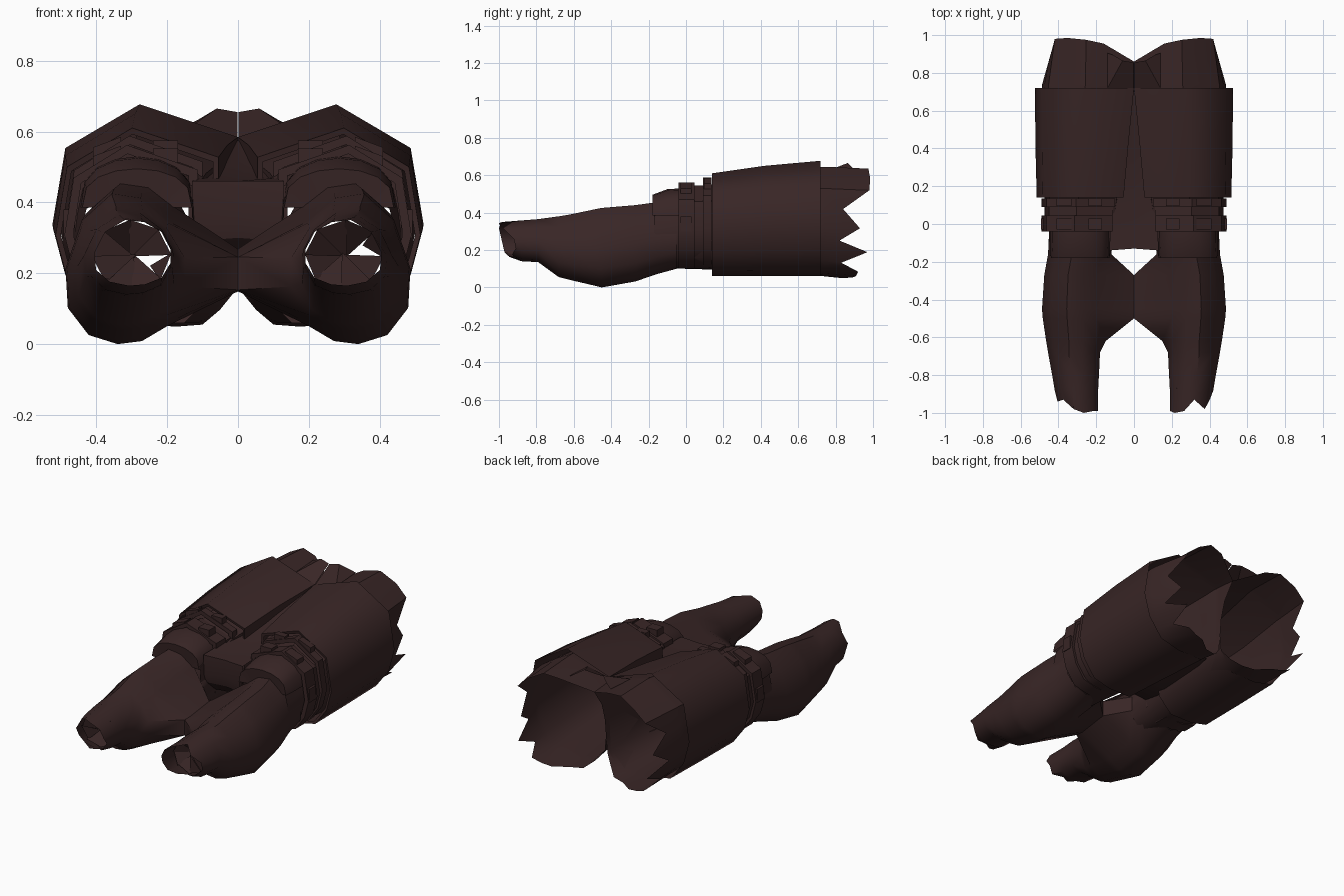
import bpy, math, random

if "Cube" in bpy.data.objects:
    bpy.data.objects.remove(bpy.data.objects["Cube"])

random.seed(4)
mat = bpy.data.materials.new("dark_brown")
mat.diffuse_color = (0.040, 0.019, 0.019, 1)
mat.use_nodes = True
mat.node_tree.nodes["Principled BSDF"].inputs["Base Color"].default_value = mat.diffuse_color

# Unit cross-sections (u across from the inner side, v up)
THIGH = [(0, .85), (.53, 1), (.93, .80), (1, .45), (.93, .23),
         (.77, .05), (.53, 0), (.21, 0), (.02, .16), (0, .5)]
CALF = [(None, .58), (.12, .82), (.35, .97), (.6, 1), (.86, .82), (1, .5),
        (.98, .24), (.8, .06), (.55, 0), (.34, .02), (.12, .12), (None, .35)]


def make(name, verts, faces, angle=40):
    me = bpy.data.meshes.new(name)
    me.from_pydata(verts, [], faces)
    me.update()
    me.materials.append(mat)
    ob = bpy.data.objects.new(name, me)
    bpy.context.collection.objects.link(ob)
    bpy.ops.object.select_all(action='DESELECT')
    ob.select_set(True)
    bpy.context.view_layer.objects.active = ob
    bpy.ops.object.shade_smooth_by_angle(angle=math.radians(angle))
    return ob


def loft(name, rings, closed=True, angle=40):
    """Skin a list of equal-length rings, ordered front to back."""
    n = len(rings[0])
    verts = [p for r in rings for p in r]
    faces = []
    for i in range(len(rings) - 1):
        for j in range(n if closed else n - 1):
            k = (j + 1) % n
            a, b = i * n, (i + 1) * n
            faces.append((a + j, a + k, b + k, b + j))
    return make(name, verts, faces, angle)


def double(shape):
    out = []
    for i, (u, v) in enumerate(shape):
        u2, v2 = shape[(i + 1) % len(shape)]
        # push midpoints slightly outwards so the limb is rounder
        mu, mv = (u + u2) / 2, (v + v2) / 2
        out += [(u, v), (.5 + (mu - .5) * 1.02, .5 + (mv - .5) * 1.02)]
    return out


def ring(shape, s, y, x0, x1, z0, z1, inner=None, ys=None):
    pts = []
    for i, (u, v) in enumerate(shape):
        x = inner if u is None else x0 + u * (x1 - x0)
        pts.append((s * max(x, 0), ys[i] if ys else y, z0 + v * (z1 - z0)))
    return pts


def box(name, s, x0, x1, y0, y1, z0, z1, drop=0):
    v = [(s * x, y, z - (drop if x == x1 else 0))
         for x in (x0, x1) for y in (y0, y1) for z in (z0, z1)]
    f = [(0, 1, 3, 2), (4, 6, 7, 5), (0, 4, 5, 1), (2, 3, 7, 6), (0, 2, 6, 4), (1, 5, 7, 3)]
    make(name, v, f)


TORN_BACK = [.86, .955, .975, .985, .98, .84, .93, .82, .97, .83,
             .92, .91, .90, .84, .82, .78, .75, .75, .76, .79]
TORN_FRONT = {1: [-.99, -1, -.99, -.93, -.98, -.92, -.91, -.93, -.92, -.95, -.97, -.98],
              -1: [-.99, -.99, -1, -.98, -.93, -.94, -.92, -.92, -.95, -.93, -.97, -.96]}

for s, side in ((1, "right"), (-1, "left")):
    # Inner thigh and knee, an open tube torn at the back
    fine = double(THIGH)
    rows = [(-.17, .13, .45, .11, .45), (-.05, .12, .45, .105, .50), (.14, .09, .475, .10, .55),
            (.4, .04, .50, .08, .60), (.70, 0, .49, .07, .645), (.74, 0, .486, .065, .645)]
    rings = [ring(fine, s, *r) for r in rows]
    end = ring(fine, s, 0, 0, .478, .055, .635, ys=TORN_BACK)
    end = [(s * min(abs(x), .487 - .26 * (y - .72)), y, z) for x, y, z in end]
    end[1] = (s * .16, .955, .62)
    loft(side + "_inner_thigh", rings + [end])

    # Thigh plate shell with a narrow turned-in front rim
    loft(side + "_thigh_shell", [ring(THIGH, s, *r) for r in (
        (.145, .07, .50, .075, .592), (.14, .055, .515, .06, .61),
        (.42, .03, .522, .06, .65), (.72, 0, .524, .06, .677))], angle=50)

    # Calf with inward flare, torn at the ankle
    rows = [(-.88, .19, .42, .14, .358, .19), (-.79, .185, .435, .135, .365, .185),
            (-.68, .18, .455, .055, .38, .18), (-.62, .165, .465, .04, .39, .15),
            (-.5, .16, .483, .012, .415, 0), (-.45, .16, .487, 0, .425, 0),
            (-.27, .16, .475, .032, .44, 0), (-.16, .14, .455, .07, .455, .12),
            (-.05, .13, .45, .10, .47, .12)]
    torn = ring(CALF, s, 0, .19, .405, .165, .35, .19, TORN_FRONT[s])
    loft(side + "_calf", [torn] + [ring(CALF, s, *r) for r in rows])

    # Torn shards folded into the ankle opening, one gap left open
    v, f = [], []
    gap = 0 if s == 1 else 4
    for k in range(8):
        a, n = k * math.tau / 8 + .35, len(v)
        r_tip = .55 if k == gap else -.12
        for da, r, y in ((-.42, 1.02, -.87), (.42, 1.02, -.88), (.2, r_tip, -.76 - .12 * random.random())):
            v.append((s * (.30 + .11 * r * math.cos(a + da)), y, .25 + .10 * r * math.sin(a + da)))
        f.append((n, n + 1, n + 2))
    make(side + "_ankle_shards", v, f)

    # Straps around the knee
    for name, y0, y1, (x0, x1, z0, z1) in (
            ("_knee_strap", -.04, .045, (.115, .49, .10, .562)),
            ("_middle_strap", .045, .09, (.11, .475, .11, .545)),
            ("_thigh_strap", .09, .135, (.10, .49, .10, .588))):
        small = (x0 + .025, x1 - .025, z0 + .025, z1 - .025)
        big = (x0, x1, z0, z1)
        loft(side + name, [ring(THIGH, s, y, *b) for y, b in
                           ((y0, small), (y0, big), (y1, big), (y1, small))])

    # Strap clasps
    for i, (x0, x1, y0, y1, z0, z1, drop) in enumerate((
            (.17, .24, -.03, .03, .51, .552, 0), (.33, .41, -.03, .03, .53, .56, .03),
            (.17, .24, .095, .135, .54, .575, 0), (.33, .41, .095, .135, .555, .585, .03),
            (.46, .492, -.03, .03, .30, .38, 0))):
        box(f"{side}_clasp_{i + 1}", s, x0, x1, y0, y1, z0, z1, drop)

    # Knee pad arching over the top of the joint, its front rim closing onto the calf
    def arch(y, rx, h):
        return [(s * (.285 - rx * math.cos(t * math.pi / 8)), y,
                 .385 + h * math.sin(t * math.pi / 8) ** .7) for t in range(9)]
    loft(side + "_knee_pad", [arch(-.17, .10, .02), arch(-.18, .155, .11),
                              arch(-.1, .16, .14), arch(-.02, .16, .145)], closed=False)

    # Raised torn flap at the back between the thighs
    make(side + "_back_flap",
         [(s * .002, .72, .58), (s * .14, .72, .61), (s * .002, .855, .655),
          (s * .06, .865, .665), (s * .11, .895, .635), (s * .14, .905, .62)],
         [(0, 1, 3, 2), (1, 5, 4, 3)])

# Web joining the legs: y, centre height, half width, edge height
web = [(.62, .155, .01, .155), (.2, .17, .10, .16), (-.04, .23, .13, .22), (-.12, .30, .13, .29),
       (-.13, .36, .13, .34), (-.13, .46, .13, .46), (.15, .465, .12, .47), (.4, .51, .06, .52),
       (.70, .575, .02, .58)]
loft("centre_web", [[(-w, y - .01 * (i in (4, 5)), ze), (0, y, z), (w, y - .01 * (i in (4, 5)), ze)]
                    for i, (y, z, w, ze) in enumerate(web)], closed=False, angle=30)
